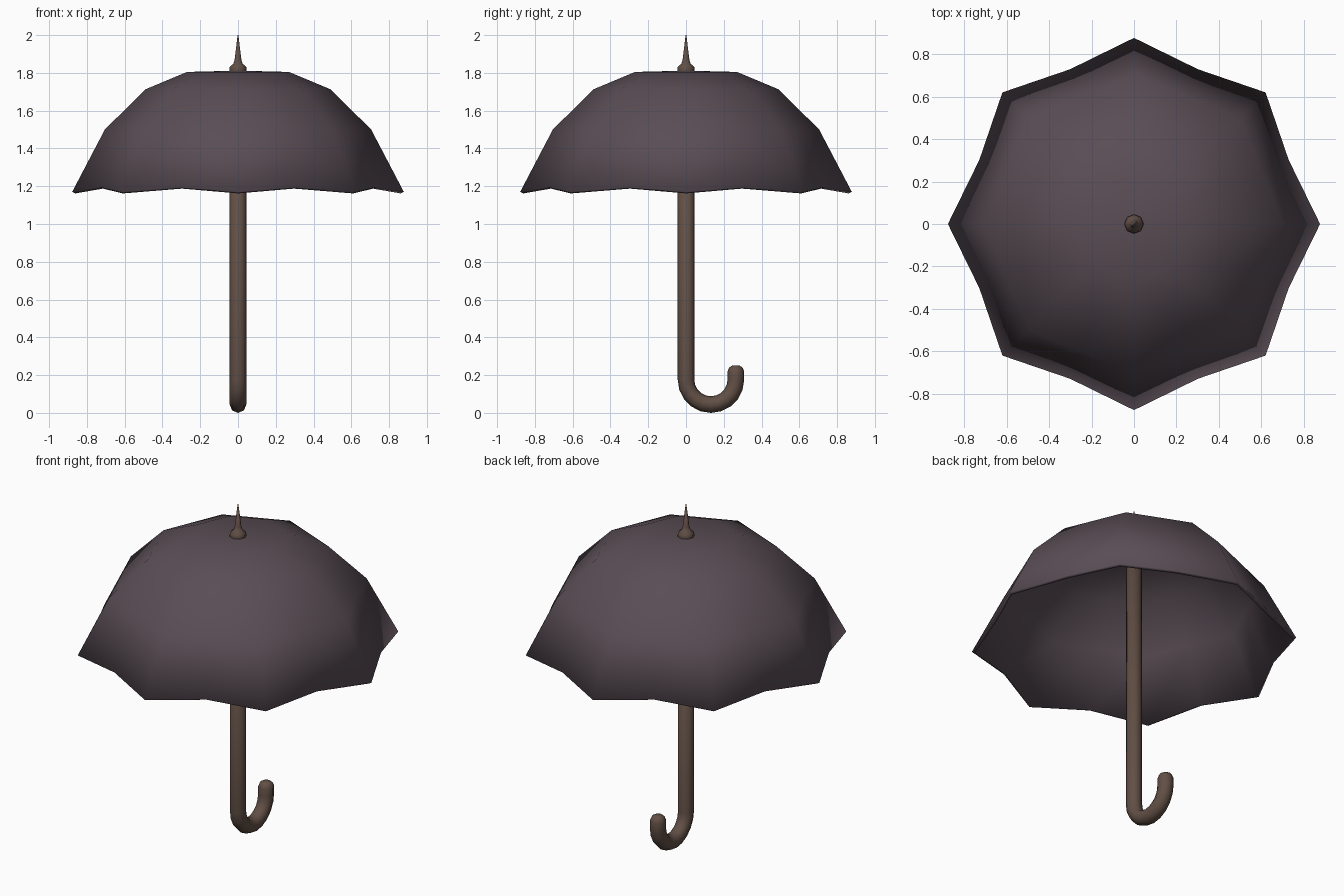
import bpy, bmesh
from math import sin, cos, pi

cube = bpy.data.objects.get("Cube")
if cube:
    bpy.data.objects.remove(cube, do_unlink=True)


def material(name, rgb):
    mat = bpy.data.materials.new(name)
    mat.use_nodes = True
    colour = (*rgb, 1.0)
    mat.diffuse_color = colour
    bsdf = mat.node_tree.nodes["Principled BSDF"]
    bsdf.inputs["Base Color"].default_value = colour
    bsdf.inputs["Roughness"].default_value = 0.8
    return mat


def finish(bm, name, mat):
    """Turn a bmesh into a smooth-shaded object."""
    bmesh.ops.recalc_face_normals(bm, faces=bm.faces)
    for f in bm.faces:
        f.smooth = True
    mesh = bpy.data.meshes.new(name)
    bm.to_mesh(mesh)
    bm.free()
    mesh.materials.append(mat)
    obj = bpy.data.objects.new(name, mesh)
    bpy.context.collection.objects.link(obj)
    return obj


def bridge(bm, rings):
    n = len(rings[0])
    for a, b in zip(rings, rings[1:]):
        for i in range(n):
            j = (i + 1) % n
            bm.faces.new((a[i], a[j], b[j], b[i]))


def tube(name, path, mat, sides=8):
    """Sweep rings in the YZ plane; each entry is (y, z, turn, radius)."""
    bm = bmesh.new()
    rings = []
    for y, z, t, r in path:
        ring = []
        for i in range(sides):
            a = 2 * pi * i / sides
            ring.append(bm.verts.new((r * cos(a),
                                      y - r * sin(a) * cos(t),
                                      z - r * sin(a) * sin(t))))
        rings.append(ring)
    bridge(bm, rings)
    bm.faces.new(rings[0])
    bm.faces.new(rings[-1])
    return finish(bm, name, mat)


fabric = material("dark plum fabric", (0.100, 0.074, 0.090))
wood = material("dark brown wood", (0.120, 0.078, 0.060))

# Canopy: eight ribs with flat panels between, and a scalloped hem
bm = bmesh.new()
top = bm.verts.new((0, 0, 1.812))
rings = []
for rib_r, mid_r, rib_z, mid_z in ((0.27, 0.25, 1.805, 1.805),
                                   (0.49, 0.453, 1.713, 1.713),
                                   (0.705, 0.65, 1.50, 1.502),
                                   (0.878, 0.79, 1.17, 1.195)):
    ring = []
    for i in range(16):
        a = pi * i / 8
        r, z = (mid_r, mid_z) if i % 2 else (rib_r, rib_z)
        ring.append(bm.verts.new((r * cos(a), r * sin(a), z)))
    rings.append(ring)
for i in range(16):
    bm.faces.new((top, rings[0][i], rings[0][(i + 1) % 16]))
bridge(bm, rings)
canopy = finish(bm, "canopy", fabric)
thick = canopy.modifiers.new("cloth thickness", "SOLIDIFY")
thick.thickness = 0.018
thick.offset = -1

# Shaft running down into the hooked handle with a rounded end
R, BEND, BEND_Z = 0.044, 0.132, 0.176
path = [(0, 1.80, 0, R)]
for k in range(11):
    t = pi * k / 10
    path.append((BEND - BEND * cos(t), BEND_Z - BEND * sin(t), t, R))
for z, r in ((0.220, R), (0.240, 0.036), (0.250, 0.020)):
    path.append((2 * BEND, z, pi, r))
tube("shaft_and_handle", path, wood)

# Finial: collar and spike on top of the canopy
profile = ((1.79, 0.036), (1.808, 0.046), (1.832, 0.044), (1.848, 0.025),
           (1.87, 0.018), (2.0, 0.002))
tube("finial", [(0, z, 0, r) for z, r in profile], wood)
